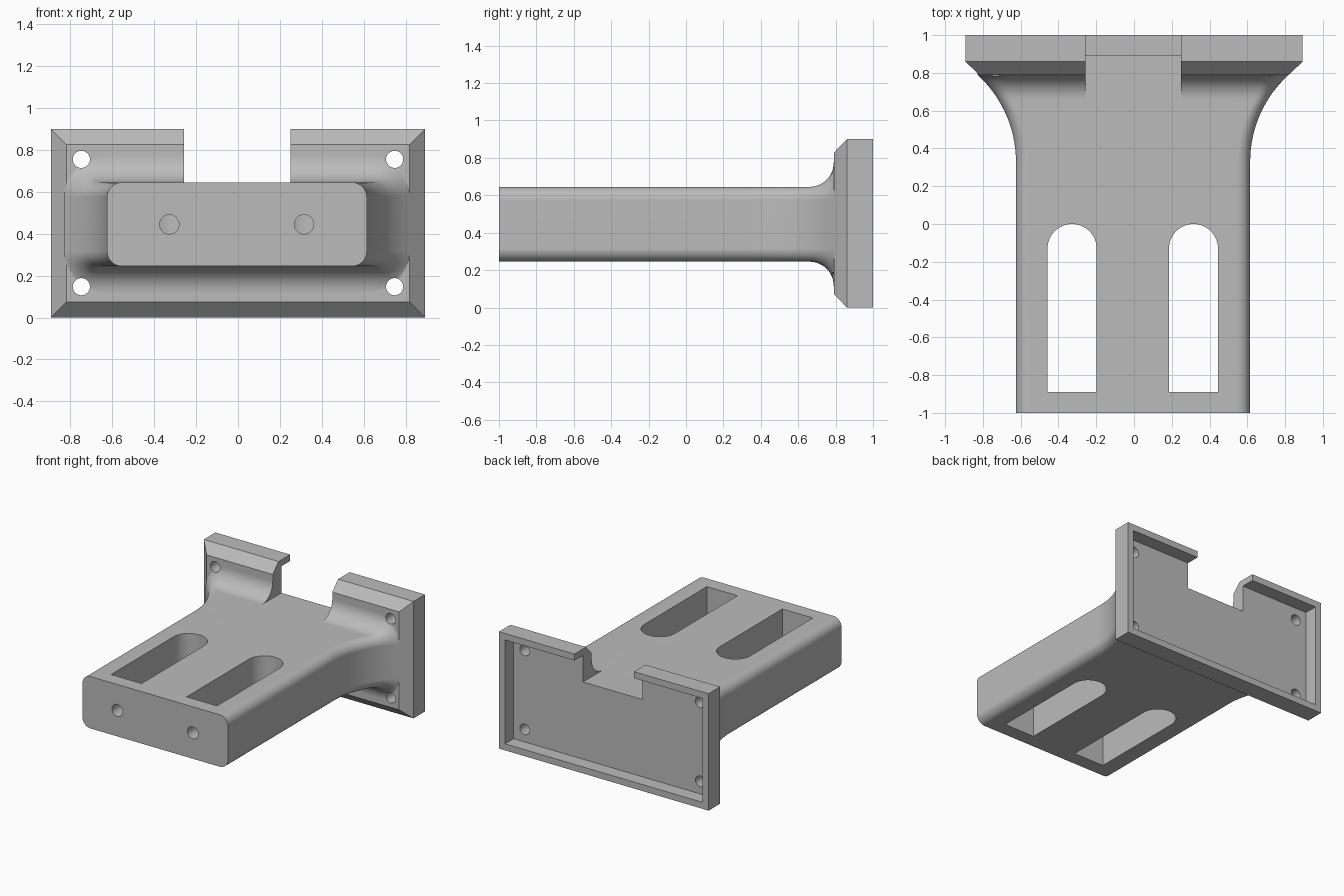
import bpy, bmesh
from math import sin, cos, pi, sqrt

cube = bpy.data.objects.get("Cube")
if cube:
    bpy.data.objects.remove(cube, do_unlink=True)

grey = bpy.data.materials.new("plain_grey")
grey.use_nodes = True
grey.diffuse_color = (0.5, 0.5, 0.5, 1)
grey.node_tree.nodes["Principled BSDF"].inputs["Base Color"].default_value = (0.5, 0.5, 0.5, 1)


def loft(name, rings):
    """Closed solid through rings that have equal point counts."""
    bm = bmesh.new()
    loops = [[bm.verts.new(p) for p in ring] for ring in rings]
    n = len(loops[0])
    for a, b in zip(loops, loops[1:]):
        for i in range(n):
            j = (i + 1) % n
            bm.faces.new((a[i], a[j], b[j], b[i]))
    bm.faces.new(loops[0])
    bm.faces.new(loops[-1])
    bmesh.ops.recalc_face_normals(bm, faces=bm.faces)
    mesh = bpy.data.meshes.new(name)
    bm.to_mesh(mesh)
    bm.free()
    mesh.materials.append(grey)
    obj = bpy.data.objects.new(name, mesh)
    bpy.context.collection.objects.link(obj)
    return obj


def rect(x0, x1, z0, z1, y):
    return [(x0, y, z0), (x1, y, z0), (x1, y, z1), (x0, y, z1)]


def box(name, x0, x1, y0, y1, z0, z1):
    return loft(name, [rect(x0, x1, z0, z1, y) for y in (y0, y1)])


def rod(name, x, z, radius, y0, y1, sides=32):
    angles = [2 * pi * i / sides for i in range(sides)]
    return loft(name, [[(x + radius * cos(a), y, z + radius * sin(a)) for a in angles]
                       for y in (y0, y1)])


def rounded_ring(cx, cz, w, h, r, y, steps=10):
    """Rounded rectangle of half width w and half height h."""
    ring = []
    for k, (sx, sz) in enumerate([(1, 1), (-1, 1), (-1, -1), (1, -1)]):
        for i in range(steps + 1):
            a = (k + i / steps) * pi / 2
            ring.append((cx + sx * (w - r) + r * cos(a), y,
                         cz + sz * (h - r) + r * sin(a)))
    return ring


def combine(target, other, operation):
    mod = target.modifiers.new(operation.lower(), "BOOLEAN")
    mod.object, mod.operation, mod.solver = other, operation, "EXACT"
    bpy.context.view_layer.objects.active = target
    bpy.ops.object.modifier_apply(modifier=mod.name)
    bpy.data.objects.remove(other, do_unlink=True)


# Arm, flaring sideways on a wide arc and up and down on a tight fillet
FLARE_START, FLARE_R, FILLET_START, FILLET_R = 0.33, 0.62, 0.66, 0.13
levels = [(-1, 0)]
levels += [(FLARE_START + (FILLET_START - FLARE_START) * i / 10, 0) for i in range(10)]
for i in range(13):
    t = pi / 2 * i / 12
    levels.append((FILLET_START + FILLET_R * sin(t), FILLET_R * (1 - cos(t))))
rings = []
for y, grow in levels:
    d = max(0, y - FLARE_START)
    flare = FLARE_R - sqrt(FLARE_R ** 2 - d ** 2)
    rings.append(rounded_ring(-0.005, 0.445, 0.62 + flare, 0.2 + grow, 0.07 + grow, y))
rings.append([(x, 0.84, z) for x, y, z in rings[-1]])
bracket = loft("mount_bracket", rings)

# Mounting plate with a bevelled front rim
plate = loft("plate", [rect(-0.82, 0.82, 0.073, 0.827, 0.79),
                       rect(-0.893, 0.893, 0, 0.9, 0.86),
                       rect(-0.893, 0.893, 0, 0.9, 1)])
combine(bracket, plate, "UNION")

# Recess in the back of the plate and the notch through its top edge
combine(bracket, box("recess", -0.842, 0.842, 0.895, 1.1, 0.05, 0.85), "DIFFERENCE")
combine(bracket, box("notch", -0.257, 0.25, 0.5, 1.1, 0.645, 1.1), "DIFFERENCE")

# Screw holes in the plate corners
for x in (-0.748, 0.748):
    for z in (0.147, 0.755):
        combine(bracket, rod("screw_hole", x, z, 0.041, 0.5, 1.1), "DIFFERENCE")

# Round-ended slots through the arm, each with a bolt hole from the front end
for x in (-0.328, 0.315):
    r, sides = 0.13, 24
    outline = [(x - r, -0.89), (x + r, -0.89)]
    outline += [(x + r * cos(pi * i / sides), -0.13 + r * sin(pi * i / sides))
                for i in range(sides + 1)]
    slot = loft("slot", [[(px, py, z) for px, py in outline] for z in (0, 0.9)])
    combine(bracket, slot, "DIFFERENCE")
    combine(bracket, rod("bolt_hole", x, 0.445, 0.046, -1.1, -0.8), "DIFFERENCE")

# Smooth fillets, crisp edges
bpy.ops.object.select_all(action="DESELECT")
bracket.select_set(True)
bpy.context.view_layer.objects.active = bracket
bpy.ops.object.shade_smooth_by_angle(angle=pi / 7)
weighted = bracket.modifiers.new("weighted_normals", "WEIGHTED_NORMAL")
weighted.keep_sharp = True
